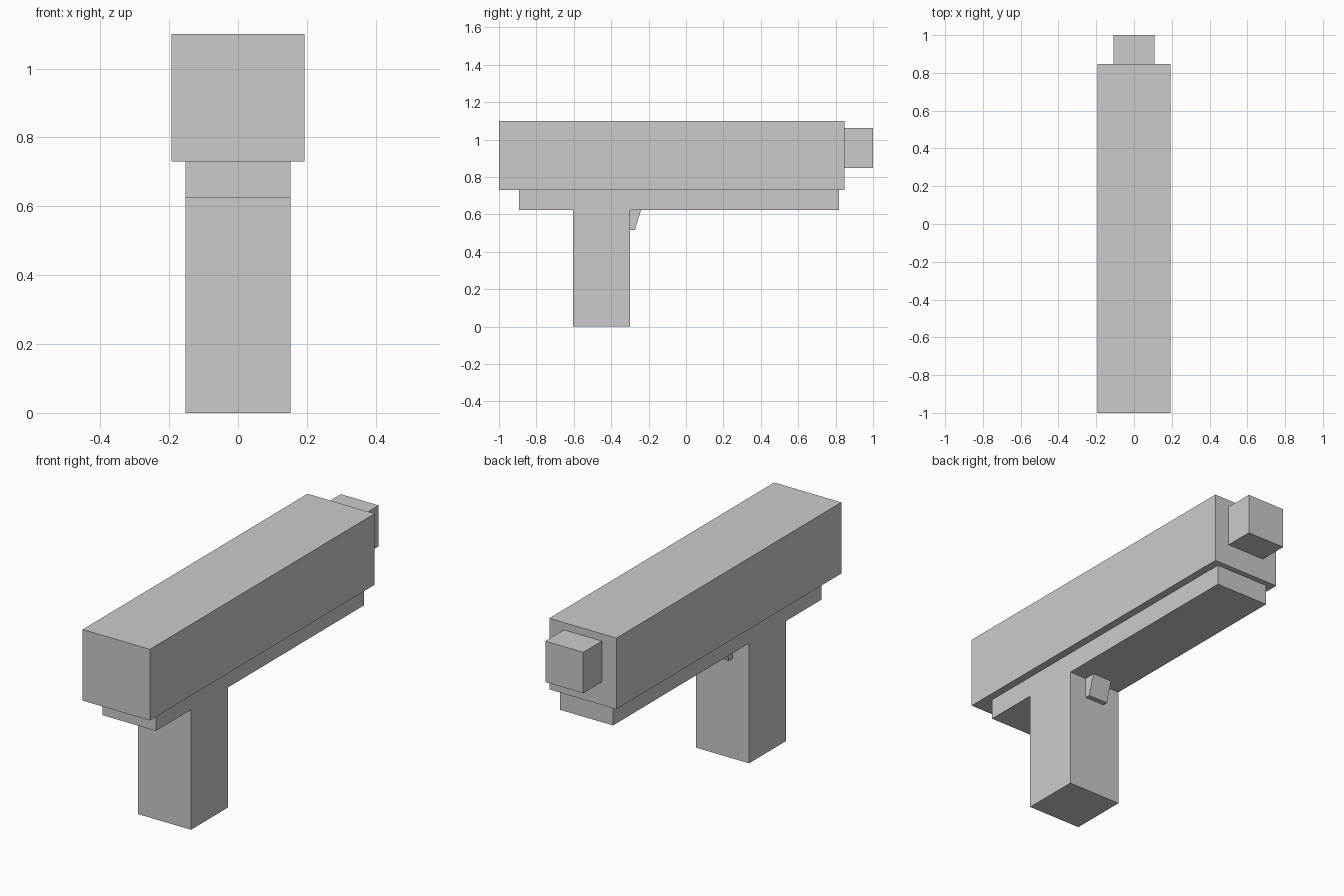
import bpy
import bmesh

if "Cube" in bpy.data.objects:
    bpy.data.objects.remove(bpy.data.objects["Cube"])


def extrude_profile(name, half_width, profile):
    """Extrude a closed (y, z) outline symmetrically across x = 0."""
    bm = bmesh.new()
    face = bm.faces.new([bm.verts.new((-half_width, y, z)) for y, z in profile])
    out = bmesh.ops.extrude_face_region(bm, geom=[face])
    verts = [v for v in out["geom"] if isinstance(v, bmesh.types.BMVert)]
    bmesh.ops.translate(bm, verts=verts, vec=(2 * half_width, 0, 0))
    bmesh.ops.recalc_face_normals(bm, faces=bm.faces)
    mesh = bpy.data.meshes.new(name)
    bm.to_mesh(mesh)
    bm.free()
    obj = bpy.data.objects.new(name, mesh)
    bpy.context.collection.objects.link(obj)
    return obj


def rect(y0, y1, z0, z1):
    return [(y0, z0), (y1, z0), (y1, z1), (y0, z1)]


# Upper body and protruding muzzle
extrude_profile("slide", 0.193, rect(-1.0, 0.847, 0.73, 1.1))
extrude_profile("muzzle", 0.109, rect(0.847, 1.0, 0.849, 1.062))

# Lower rail and grip share one T-shaped outline
extrude_profile("frame_and_grip", 0.153, [
    (-0.604, 0), (-0.3, 0), (-0.3, 0.624), (0.818, 0.624),
    (0.818, 0.73), (-0.893, 0.73), (-0.893, 0.624), (-0.604, 0.624)])

# Tapered trigger in the corner ahead of the grip
extrude_profile("trigger", 0.056, [
    (-0.3, 0.517), (-0.273, 0.517), (-0.24, 0.624), (-0.3, 0.624)])
